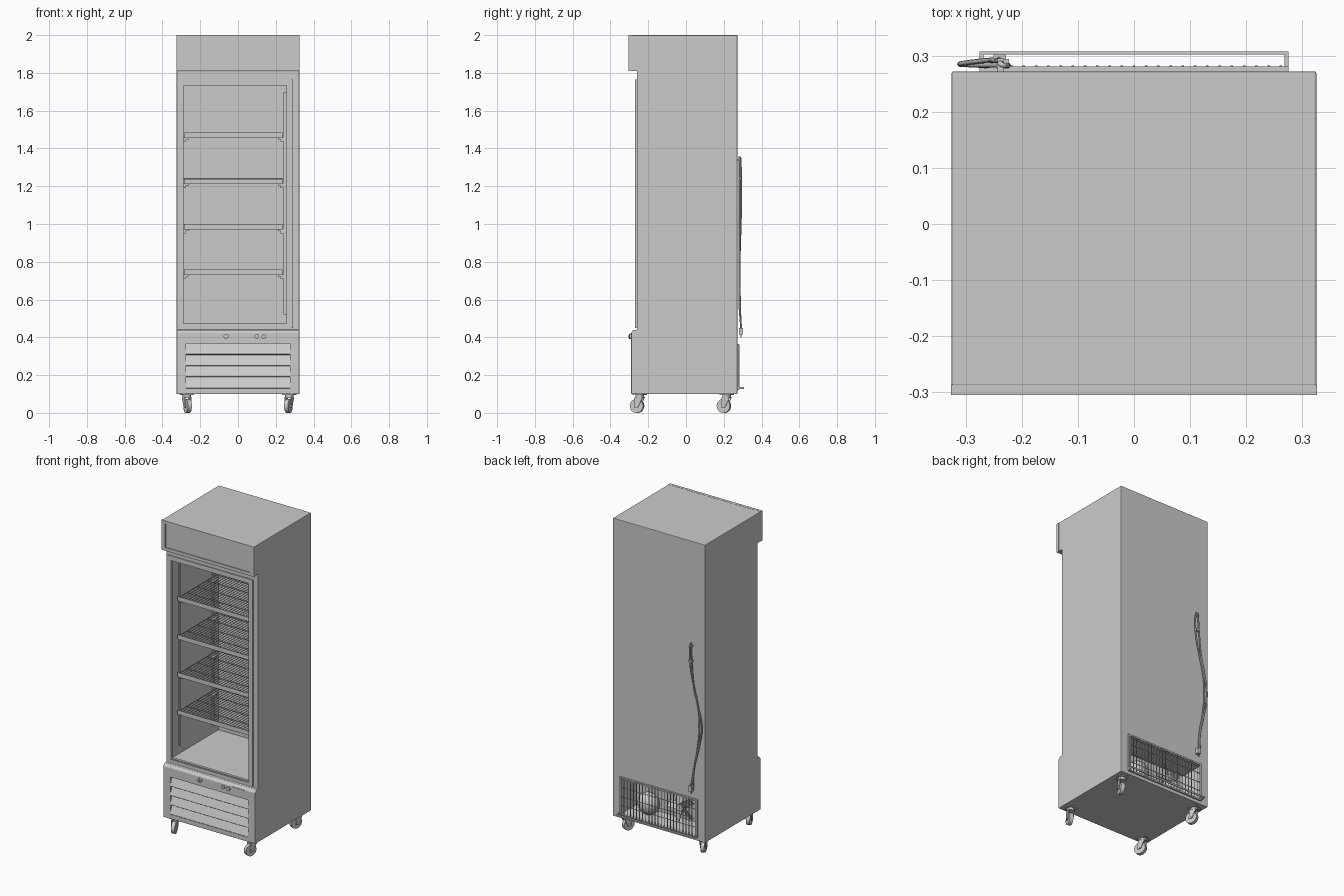
import bpy, bmesh, math
from mathutils import Vector, Matrix

if "Cube" in bpy.data.objects:
    bpy.data.objects.remove(bpy.data.objects["Cube"])


def finish(name, bm, smooth=False):
    bmesh.ops.recalc_face_normals(bm, faces=bm.faces)
    me = bpy.data.meshes.new(name)
    bm.to_mesh(me)
    bm.free()
    ob = bpy.data.objects.new(name, me)
    bpy.context.collection.objects.link(ob)
    if smooth:
        bpy.ops.object.select_all(action='DESELECT')
        bpy.context.view_layer.objects.active = ob
        ob.select_set(True)
        bpy.ops.object.shade_smooth_by_angle(angle=math.radians(35))
    return ob


def add_box(bm, x0, x1, y0, y1, z0, z1):
    m = Matrix.Translation(((x0 + x1) / 2, (y0 + y1) / 2, (z0 + z1) / 2))
    bmesh.ops.create_cube(bm, size=1, matrix=m @ Matrix.Diagonal((x1 - x0, y1 - y0, z1 - z0, 1)))


def add_rod(bm, p, q, r, sides=6):
    p, q = Vector(p), Vector(q)
    rot = (q - p).to_track_quat('Z', 'Y').to_matrix().to_4x4()
    bmesh.ops.create_cone(bm, cap_ends=True, segments=sides, radius1=r, radius2=r,
                          depth=(q - p).length, matrix=Matrix.Translation((p + q) / 2) @ rot)


def boxes(name, items):
    bm = bmesh.new()
    for b in items:
        add_box(bm, *b)
    return finish(name, bm)


def rods(name, items, r, sides=6):
    bm = bmesh.new()
    for p, q in items:
        add_rod(bm, p, q, r, sides)
    return finish(name, bm, True)


def frame(name, outer, inner, y0, y1):
    """Rectangular frame in the xz plane; outer and inner are x0, x1, z0, z1."""
    a, b, c, d = outer
    e, f, g, h = inner
    return boxes(name, [(a, e, y0, y1, c, d), (f, b, y0, y1, c, d),
                        (e, f, y0, y1, c, g), (e, f, y0, y1, h, d)])


def extrude_x(name, prof, x0, x1):
    bm = bmesh.new()
    f = bm.faces.new([bm.verts.new((x0, y, z)) for y, z in prof])
    r = bmesh.ops.extrude_face_region(bm, geom=[f])
    vs = [v for v in r['geom'] if isinstance(v, bmesh.types.BMVert)]
    bmesh.ops.translate(bm, verts=vs, vec=(x1 - x0, 0, 0))
    return finish(name, bm)


def cord(name, pts, r):
    cu = bpy.data.curves.new(name, 'CURVE')
    cu.dimensions = '3D'
    cu.bevel_depth, cu.bevel_resolution, cu.resolution_u = r, 2, 6
    cu.use_fill_caps = True
    sp = cu.splines.new('BEZIER')
    sp.bezier_points.add(len(pts) - 1)
    for bp, p in zip(sp.bezier_points, pts):
        bp.co = p
        bp.handle_left_type = bp.handle_right_type = 'AUTO'
    ob = bpy.data.objects.new(name, cu)
    bpy.context.collection.objects.link(ob)
    return ob


# Cabinet: side profile with header and base steps, hollowed by cutters
cabinet = extrude_x("cabinet", [(0.272, 0.10), (-0.29, 0.10), (-0.29, 0.425), (-0.278, 0.44),
                                (-0.26, 0.44), (-0.26, 1.81), (-0.288, 1.81), (-0.288, 2.0),
                                (0.272, 2.0)], -0.325, 0.325)
cutters = [(-0.295, 0.262, -0.4, 0.225, 0.467, 1.74),     # display cavity
           (-0.275, 0.275, -0.4, -0.262, 0.13, 0.367),    # louvre recess
           (-0.265, 0.265, 0.12, 0.4, 0.13, 0.35)]        # machine compartment
bev = cabinet.modifiers.new("bevel", 'BEVEL')
bev.width, bev.segments = 0.003, 2
bpy.context.view_layer.objects.active = cabinet
bpy.ops.object.modifier_apply(modifier="bevel")
for c in cutters:
    cut = boxes("cutter", [c])
    cut.hide_render = True
    m = cabinet.modifiers.new("cut", 'BOOLEAN')
    m.operation, m.solver, m.object = 'DIFFERENCE', 'EXACT', cut
    bpy.context.view_layer.objects.active = cabinet
    bpy.ops.object.modifier_apply(modifier="cut")
    bpy.data.objects.remove(cut)

# Header sign: raised frame and inset panel
frame("header_frame", (-0.326, 0.326, 1.81, 2.0), (-0.30, 0.30, 1.83, 1.98), -0.305, -0.287)
boxes("header_panel", [(-0.301, 0.301, -0.299, -0.287, 1.829, 1.981)])

# Door frame, gasket lip and full-height grip
frame("door_frame", (-0.312, 0.29, 0.45, 1.765), (-0.295, 0.265, 0.467, 1.74), -0.266, -0.258)
frame("door_gasket", (-0.297, 0.267, 0.465, 1.742), (-0.289, 0.258, 0.473, 1.734), -0.262, -0.245)
boxes("door_grip", [(0.283, 0.29, -0.27, -0.26, 0.45, 1.765)])

# Shelf uprights on both side walls
ups = []
for y in (-0.17, 0.17):
    ups += [(-0.296, -0.289, y - 0.01, y + 0.01, 0.52, 1.70),
            (0.24, 0.263, y - 0.01, y + 0.01, 0.52, 1.70)]
boxes("shelf_uprights", ups)

# Wire shelves with front strip and support clips
X0, X1, Y0, Y1 = -0.285, 0.235, -0.195, 0.205
n = 26
wires = [((X0 + (X1 - X0) * i / n, Y0, 0), (X0 + (X1 - X0) * i / n, Y1, 0)) for i in range(n + 1)]
bars = [((X0, Y0 + (Y1 - Y0) * i / 4, -0.006), (X1, Y0 + (Y1 - Y0) * i / 4, -0.006)) for i in range(5)]
for k, z in enumerate((0.745, 0.985, 1.225, 1.47)):
    bm = bmesh.new()
    for p, q in wires:
        add_rod(bm, p, q, 0.0022)
    for p, q in bars:
        add_rod(bm, p, q, 0.0035)
    add_rod(bm, (X0, Y1, 0.012), (X1, Y1, 0.012), 0.003)
    bmesh.ops.translate(bm, verts=bm.verts, vec=(0, 0, z))
    finish(f"wire_shelf_{k + 1}", bm, True)
    boxes(f"shelf_strip_{k + 1}", [(X0, X1, Y0 - 0.008, Y0 - 0.002, z - 0.014, z + 0.014)])
    clips = []
    for y in (-0.17, 0.17):
        clips += [(-0.291, -0.262, y - 0.008, y + 0.008, z - 0.022, z - 0.009),
                  (-0.291, -0.275, y - 0.008, y + 0.008, z - 0.034, z - 0.022),
                  (0.212, 0.242, y - 0.008, y + 0.008, z - 0.022, z - 0.009),
                  (0.225, 0.242, y - 0.008, y + 0.008, z - 0.034, z - 0.022)]
    boxes(f"shelf_clips_{k + 1}", clips)

# Front louvre slats
for i in range(4):
    z = 0.13 + i * 0.0592
    extrude_x(f"louvre_slat_{i + 1}", [(-0.292, z + 0.003), (-0.288, z), (-0.263, z + 0.05),
                                       (-0.263, z + 0.059), (-0.270, z + 0.059)], -0.275, 0.275)

# Door lock, switches and control plate on the base
rods("door_lock", [((-0.063, -0.28, 0.405), (-0.063, -0.301, 0.405))], 0.013, 24)
boxes("lock_key_slot", [(-0.065, -0.061, -0.304, -0.29, 0.397, 0.413)])
rods("control_knobs", [((0.10, -0.28, 0.405), (0.10, -0.298, 0.405)),
                       ((0.137, -0.28, 0.403), (0.137, -0.298, 0.403))], 0.012, 20)
boxes("control_plate", [(0.16, 0.245, -0.2925, -0.28, 0.417, 0.424)])

# Rear grille: frame, vertical bars, cross bars and drip tray rim
frame("rear_grille_frame", (-0.275, 0.275, 0.12, 0.365), (-0.265, 0.265, 0.13, 0.355), 0.27, 0.281)
rods("rear_grille_bars", [((i * 0.0218, 0.281, 0.125), (i * 0.0218, 0.281, 0.36))
                          for i in range(-12, 13)], 0.0025)
rods("rear_grille_cross_bars", [((-0.27, 0.277, z), (0.27, 0.277, z))
                                for z in (0.185, 0.24, 0.30)], 0.0025)
boxes("drip_tray_rim", [(-0.275, 0.275, 0.302, 0.307, 0.127, 0.137),
                        (-0.275, -0.268, 0.275, 0.307, 0.127, 0.137),
                        (0.268, 0.275, 0.275, 0.307, 0.127, 0.137)])

# Machinery behind the grille
bm = bmesh.new()
bmesh.ops.create_uvsphere(bm, u_segments=24, v_segments=14, radius=1,
                          matrix=Matrix.Translation((0.13, 0.19, 0.20)) @ Matrix.Diagonal((0.07, 0.055, 0.07, 1)))
finish("compressor", bm, True)
bm = bmesh.new()
add_rod(bm, (-0.1, 0.15, 0.24), (-0.1, 0.21, 0.24), 0.022, 20)
for i in range(5):
    mat = (Matrix.Translation((-0.1, 0.19, 0.24)) @ Matrix.Rotation(i * math.tau / 5, 4, 'Y')
           @ Matrix.Translation((0.05, 0, 0)) @ Matrix.Rotation(0.5, 4, 'X') @ Matrix.Diagonal((0.08, 0.004, 0.045, 1)))
    bmesh.ops.create_cube(bm, size=1, matrix=mat)
finish("fan", bm, True)

# Power cord folded double, with hanger, tie and plug
path = [(-0.228, 1.34), (-0.230, 1.20), (-0.255, 1.08), (-0.283, 0.96), (-0.293, 0.84),
        (-0.280, 0.70), (-0.255, 0.56), (-0.238, 0.43)]
a = [(x, 0.283 + 0.012 * (i == 7), z) for i, (x, z) in enumerate(path)]
b = [(x - 0.010 - 0.008 * math.sin(i * 1.9), 0.288 + 0.004 * math.sin(i), z) for i, (x, z) in enumerate(path)]
cord("power_cord", a[::-1] + [(-0.236, 0.284, 1.355)] + b, 0.0045)
boxes("cord_hanger", [(-0.243, -0.232, 0.27, 0.294, 1.335, 1.341),
                      (-0.243, -0.232, 0.290, 0.295, 1.335, 1.35)])
boxes("cord_tie", [(-0.246, -0.223, 0.277, 0.294, 1.235, 1.247)])
boxes("power_plug", [(-0.25, -0.228, 0.280, 0.302, 0.415, 0.45)])
rods("plug_pins", [((x, 0.292, 0.415), (x, 0.292, 0.40)) for x in (-0.244, -0.234)], 0.0022)

# Swivel casters
for ix, x in enumerate((-0.272, 0.272)):
    for iy, y in enumerate((-0.245, 0.215)):
        tag = ("left", "right")[ix] + "_" + ("front", "rear")[iy]
        place = Matrix.Translation((x, y, 0)) @ Matrix.Rotation((0.35, -0.35)[ix], 4, 'Z')
        bm = bmesh.new()
        add_rod(bm, (-0.011, -0.015, 0.037), (0.011, -0.015, 0.037), 0.037, 28)
        add_rod(bm, (-0.020, -0.015, 0.037), (0.020, -0.015, 0.037), 0.008, 12)
        finish("caster_wheel_" + tag, bm, True).matrix_world = place
        for s in (-1, 1):
            cheek = extrude_x("caster_fork_" + tag, [(-0.026, 0.028), (-0.004, 0.028), (0.022, 0.082),
                                                     (-0.022, 0.082)], s * 0.0165 - 0.002, s * 0.0165 + 0.002)
            cheek.matrix_world = place
        bm = bmesh.new()
        add_box(bm, -0.0185, 0.0185, -0.022, 0.022, 0.079, 0.084)
        add_rod(bm, (0, 0, 0.083), (0, 0, 0.096), 0.022, 20)
        add_box(bm, -0.03, 0.03, -0.03, 0.03, 0.095, 0.101)
        finish("caster_mount_" + tag, bm, True).matrix_world = place
